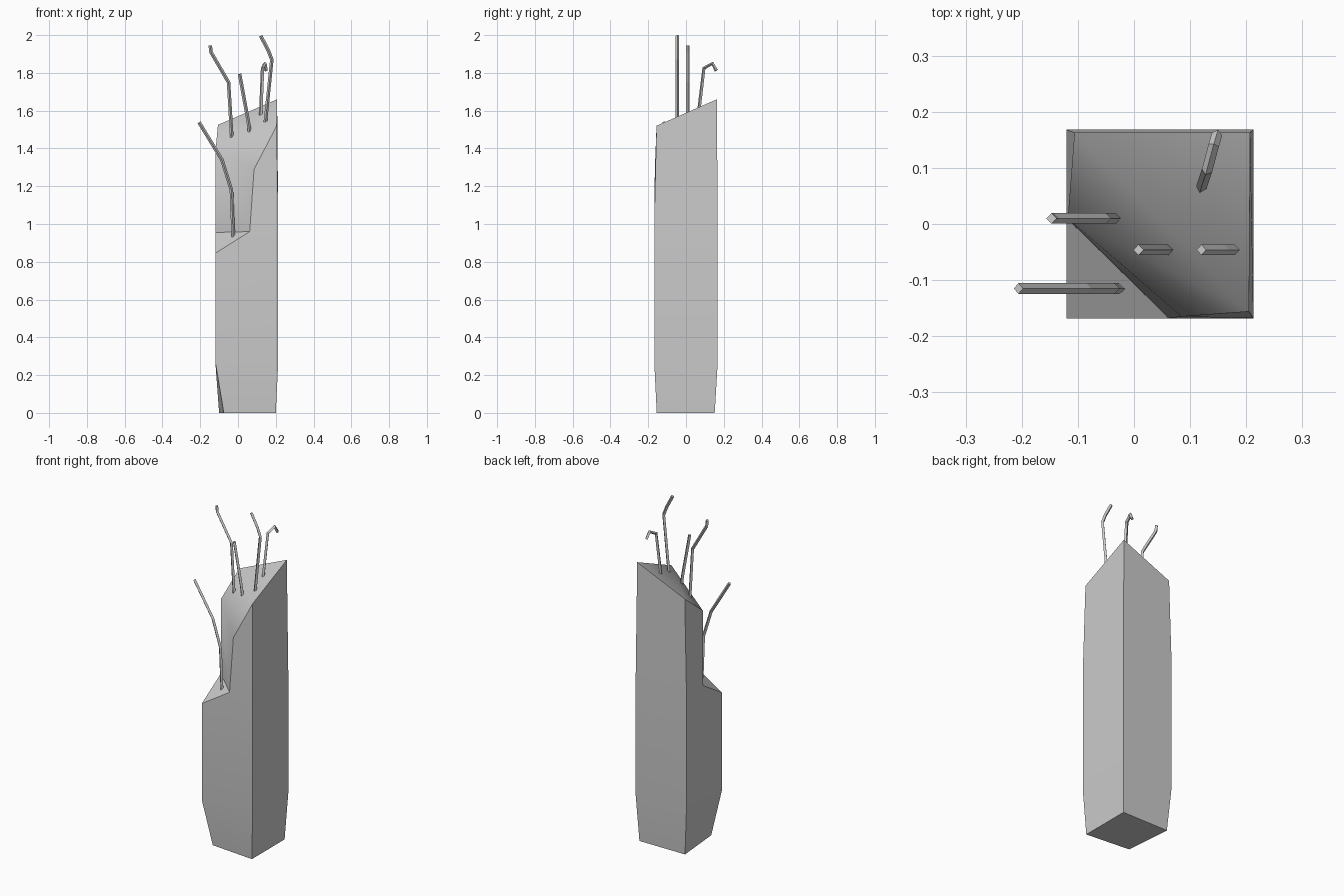
import bpy, bmesh
from math import radians

if "Cube" in bpy.data.objects:
    bpy.data.objects.remove(bpy.data.objects["Cube"])

# Broken concrete column: corner vertices by name
V = {
    # base, slightly tapered, with a chipped front-left corner
    "fl0": (-0.075, -0.13, 0), "fr0": (0.20, -0.155, 0),
    "br0": (0.20, 0.152, 0), "bl0": (-0.10, 0.152, 0),
    # widest ring
    "fl1": (-0.12, -0.168, 0.27), "fr1": (0.213, -0.168, 0.27),
    "br1": (0.213, 0.168, 0.27), "bl1": (-0.12, 0.168, 0.27),
    # upper ring
    "fr2": (0.213, -0.168, 1.0), "br2": (0.213, 0.168, 1.0), "bl2": (-0.12, 0.168, 1.0),
    # slanted break
    "fr3": (0.205, -0.156, 1.52), "br3": (0.207, 0.163, 1.66), "bl3": (-0.106, 0.163, 1.525),
    # notch: outer ledge corner, inner ledge edge, wall top edge
    "ledge": (-0.12, -0.168, 0.845), "nf": (0.062, -0.168, 0.96), "nl": (-0.12, 0.01, 0.955),
    "wf": (0.085, -0.165, 1.29), "wl": (-0.118, 0.01, 1.40),
}
FACES = [
    "bl0 br0 fr0 fl0",
    "fl0 fr0 fr1 fl1", "fr0 br0 br1 fr1", "br0 bl0 bl1 br1", "bl0 fl0 fl1 bl1",
    "fr1 br1 br2 fr2", "br1 bl1 bl2 br2", "fr2 br2 br3 fr3", "br2 bl2 bl3 br3",
    "fl1 fr1 fr2 nf ledge", "fr2 fr3 wf nf",
    "bl1 fl1 ledge nl bl2", "nl wl bl3 bl2",
    "ledge nf nl", "nf wf wl nl",
    "bl3 fr3 br3", "bl3 wl fr3", "wl wf fr3",
]
bm = bmesh.new()
verts = {k: bm.verts.new(co) for k, co in V.items()}
for f in FACES:
    bm.faces.new([verts[k] for k in f.split()])
bmesh.ops.recalc_face_normals(bm, faces=bm.faces[:])
mesh = bpy.data.meshes.new("concrete_column")
bm.to_mesh(mesh)
bm.free()
column = bpy.data.objects.new("concrete_column", mesh)
bpy.context.collection.objects.link(column)


def activate(ob):
    bpy.ops.object.select_all(action='DESELECT')
    ob.select_set(True)
    bpy.context.view_layer.objects.active = ob


activate(column)
bpy.ops.object.shade_smooth_by_angle(angle=radians(30))


# Bent reinforcing bars: four-sided tubes along short paths
def bar(name, pts, radius=0.0095):
    cu = bpy.data.curves.new(name, 'CURVE')
    cu.dimensions = '3D'
    cu.bevel_depth = radius
    cu.bevel_resolution = 0
    cu.use_fill_caps = True
    sp = cu.splines.new('POLY')
    sp.points.add(len(pts) - 1)
    for p, co in zip(sp.points, pts):
        p.co = (*co, 1)
    sp.use_smooth = False
    ob = bpy.data.objects.new(name, cu)
    bpy.context.collection.objects.link(ob)
    activate(ob)
    bpy.ops.object.convert(target='MESH')


# bars bent within a plane of constant y: (y, [(x, z), ...])
flat_bars = [
    (-0.115, [(-0.025, 0.93), (-0.035, 1.18), (-0.085, 1.34), (-0.206, 1.538)]),
    (0.01, [(-0.03, 1.41), (-0.05, 1.75), (-0.143, 1.91), (-0.147, 1.945)]),
    (-0.046, [(0.066, 1.45), (0.055, 1.54), (0.008, 1.795)]),
    (-0.046, [(0.145, 1.54), (0.179, 1.87), (0.16, 1.92), (0.12, 1.996)]),
]
for i, (y, pts) in enumerate(flat_bars):
    bar(f"rebar_{i + 1}", [(x, y, z) for x, z in pts])
bar("rebar_5", [(0.12, 0.065, 1.575), (0.13, 0.095, 1.825),
                (0.142, 0.14, 1.85), (0.148, 0.16, 1.812)])
